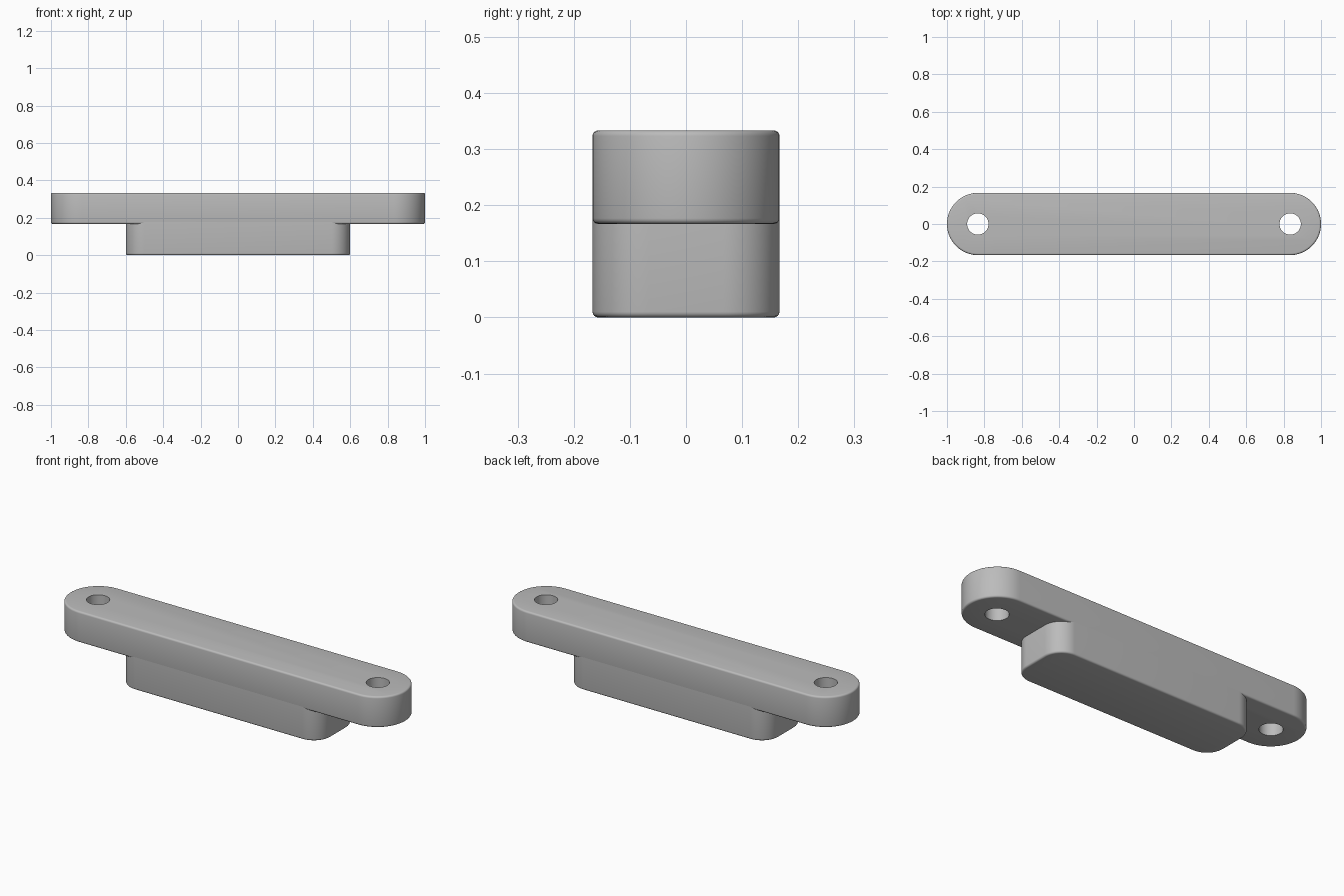
import bpy, bmesh, math

if "Cube" in bpy.data.objects:
    bpy.data.objects.remove(bpy.data.objects["Cube"])

WIDTH, FILLET, SPLIT, TOP = 1 / 6, 0.01, 1 / 6, 1 / 3

grey = bpy.data.materials.new("plain grey")
grey.use_nodes = True
colour = (0.5, 0.5, 0.5, 1)
grey.diffuse_color = colour
grey.node_tree.nodes["Principled BSDF"].inputs["Base Color"].default_value = colour


def rounded_outline(half_x, half_y, radius, steps=16):
    """Corner arcs of a rounded rectangle, anticlockwise."""
    points = []
    for q, (sx, sy) in enumerate([(1, 1), (-1, 1), (-1, -1), (1, -1)]):
        for i in range(steps + 1):
            a = (q + i / steps) * math.pi / 2
            p = (sx * (half_x - radius) + radius * math.cos(a),
                 sy * (half_y - radius) + radius * math.sin(a))
            if not points or math.dist(p, points[-1]) > 1e-5:
                points.append(p)
    if math.dist(points[0], points[-1]) < 1e-5:
        points.pop()
    return points


def rounded_slab(name, half_x, radius, z0, z1, round_top):
    """Stack outline rings, inset along a quarter circle at filleted rims."""
    arc = [i / 4 * math.pi / 2 for i in range(5)]
    rings = [(FILLET * (1 - math.sin(a)), z0 + FILLET * (1 - math.cos(a))) for a in arc]
    if round_top:
        rings += [(inset, z1 - (z - z0)) for inset, z in reversed(rings)]
    else:
        rings.append((0, z1))
    bm = bmesh.new()
    loops = []
    for inset, z in rings:
        outline = rounded_outline(half_x - inset, WIDTH - inset, radius - inset)
        loops.append([bm.verts.new((x, y, z)) for x, y in outline])
    for low, high in zip(loops, loops[1:]):
        for i in range(len(low)):
            j = (i + 1) % len(low)
            bm.faces.new((low[i], low[j], high[j], high[i]))
    bm.faces.new(loops[0][::-1])
    bm.faces.new(loops[-1])
    mesh = bpy.data.meshes.new(name)
    bm.to_mesh(mesh)
    bm.free()
    mesh.materials.append(grey)
    obj = bpy.data.objects.new(name, mesh)
    bpy.context.collection.objects.link(obj)
    return obj


def activate(obj):
    bpy.ops.object.select_all(action="DESELECT")
    obj.select_set(True)
    bpy.context.view_layer.objects.active = obj


# Long top bar with semicircular ends, and the shorter block flush beneath it
top_bar = rounded_slab("top_bar", 1, WIDTH, SPLIT, TOP, True)
lower_block = rounded_slab("lower_block", 0.6, 0.1, 0, SPLIT + FILLET, False)

# Screw hole through each end of the bar
for side in (-1, 1):
    bpy.ops.mesh.primitive_cylinder_add(vertices=48, radius=0.057, depth=1,
                                        location=(side * 0.835, 0, TOP))
    cutter = bpy.context.object
    cutter.name = "hole_cutter"
    cutter.hide_render = True
    cutter.data.materials.append(grey)
    cut = top_bar.modifiers.new("screw_hole", "BOOLEAN")
    cut.operation = "DIFFERENCE"
    cut.solver = "EXACT"
    cut.object = cutter
    activate(top_bar)
    bpy.ops.object.modifier_apply(modifier=cut.name)
    bpy.data.objects.remove(cutter)

# Smooth sides with crisp flat caps
for part in (top_bar, lower_block):
    activate(part)
    bpy.ops.object.shade_smooth_by_angle(angle=math.radians(30))
